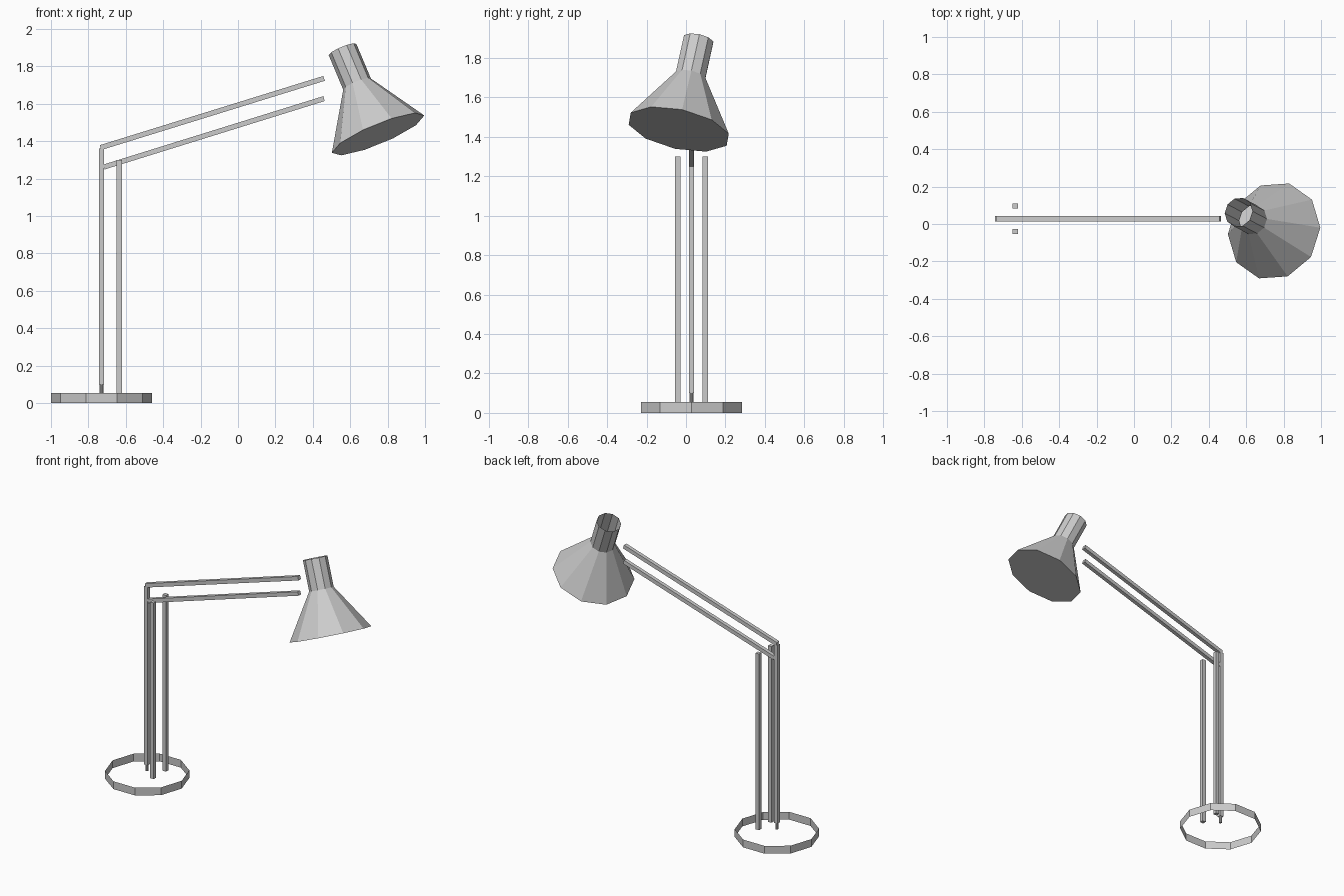
import bpy
import bmesh
import math
from mathutils import Vector

cube = bpy.data.objects.get("Cube")
if cube:
    bpy.data.objects.remove(cube, do_unlink=True)

# Single painted-metal colour
GREY = (0.6, 0.6, 0.6, 1.0)
metal = bpy.data.materials.new("light_grey_metal")
metal.use_nodes = True
metal.diffuse_color = GREY
metal.node_tree.nodes["Principled BSDF"].inputs["Base Color"].default_value = GREY

SIDES = 10
BAR = 0.027          # thickness of the square bars
CX, CY = -0.73, 0.028  # centre of the foot


def finish(name, bm):
    bmesh.ops.recalc_face_normals(bm, faces=bm.faces)
    mesh = bpy.data.meshes.new(name)
    bm.to_mesh(mesh)
    bm.free()
    mesh.materials.append(metal)
    obj = bpy.data.objects.new(name, mesh)
    bpy.context.collection.objects.link(obj)
    return obj


def lathe(name, rings, u, axis, cap_first=False, cap_last=False):
    """Flat-sided shell through (centre, radius) rings; u points at the first corner."""
    u = Vector(u).normalized()
    v = Vector(axis).normalized().cross(u)
    bm = bmesh.new()
    loops = []
    for centre, radius in rings:
        loop = []
        for i in range(SIDES):
            a = math.tau * i / SIDES
            offset = u * math.cos(a) + v * math.sin(a)
            loop.append(bm.verts.new(Vector(centre) + offset * radius))
        loops.append(loop)
    for low, high in zip(loops, loops[1:]):
        for i in range(SIDES):
            j = (i + 1) % SIDES
            bm.faces.new((low[i], low[j], high[j], high[i]))
    if cap_first:
        bm.faces.new(loops[0])
    if cap_last:
        bm.faces.new(loops[-1])
    return finish(name, bm)


def bar(name, start, end):
    """Square bar between two points lying in a plane of constant y."""
    start, end = Vector(start), Vector(end)
    side = Vector((0, 1, 0))
    across = (end - start).normalized().cross(side)
    bm = bmesh.new()
    for p in (start, end):
        for s, t in ((-1, -1), (1, -1), (1, 1), (-1, 1)):
            bm.verts.new(p + (side * s + across * t) * BAR / 2)
    bmesh.ops.convex_hull(bm, input=bm.verts)
    bmesh.ops.dissolve_limit(bm, angle_limit=0.01, verts=bm.verts, edges=bm.edges)
    return finish(name, bm)


# Foot: open ring with no top or bottom
X, Z = (1, 0, 0), (0, 0, 1)
lathe("foot_ring", [((CX, CY, 0), 0.27), ((CX, CY, 0.055), 0.27)], X, Z)

# Uprights: one main post on a thin pin, and two side posts
lathe("post_pin", [((CX, CY, 0.055), 0.01), ((CX, CY, 0.105), 0.01)], X, Z, True, True)
bar("main_post", (CX, CY, 0.1), (CX, CY, 1.36))
for name, y in (("front_post", CY - 0.069), ("back_post", CY + 0.069)):
    bar(name, (-0.635, y, 0.055), (-0.635, y, 1.3))

# Parallel arms
bar("upper_arm", (-0.735, CY, 1.366), (0.46, CY, 1.736))
bar("lower_arm", (-0.717, CY, 1.262), (0.46, CY, 1.628))

# Lamp head: open-topped collar flaring into a shade closed by a flat disc
rim = Vector((0.749, -0.037, 1.438))
axis = Vector((-0.38, 0.2, 0.904)).normalized()
corner = (0.243, 0.017, 0.098)
lathe("lamp_shade",
      [(rim, 0.267), (rim + axis * 0.296, 0.08), (rim + axis * 0.5, 0.08)],
      corner, axis, cap_first=True)
